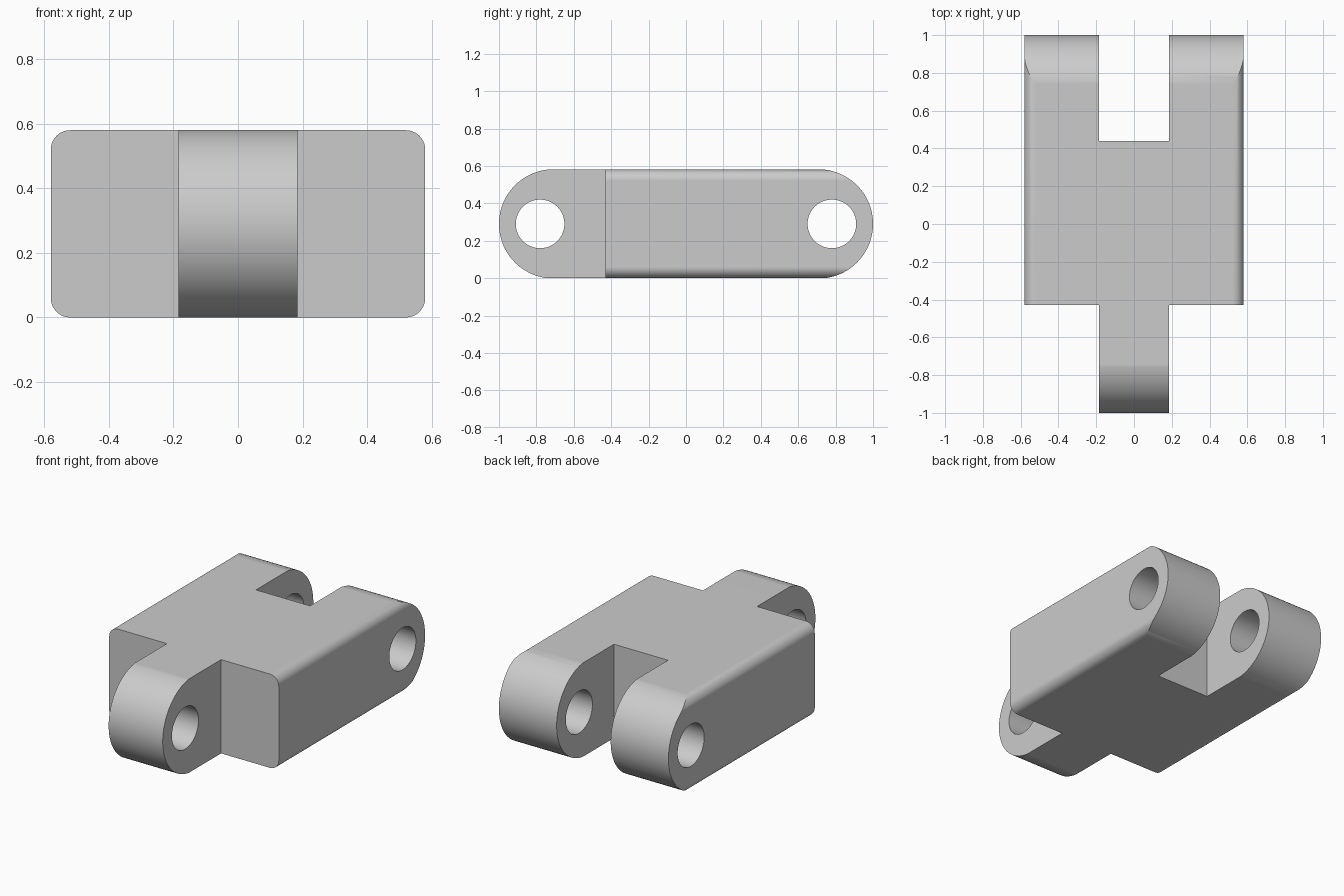
import bpy, bmesh, math
from mathutils import Vector

cube = bpy.data.objects.get("Cube")
if cube:
    bpy.data.objects.remove(cube, do_unlink=True)

HEIGHT, HALF_W, TONGUE_W = 0.58, 0.58, 0.185
MID = HEIGHT / 2
SHOULDER, SLOT_FLOOR, PIN_Y, PIN_R = -0.43, 0.44, 0.78, 0.13

metal = bpy.data.materials.new("plain grey")
metal.use_nodes = True
grey = (0.6, 0.6, 0.6, 1)
metal.diffuse_color = grey
metal.node_tree.nodes["Principled BSDF"].inputs["Base Color"].default_value = grey


def extrude(name, points, direction):
    """Solid made by sweeping a flat outline along a vector."""
    bm = bmesh.new()
    face = bm.faces.new([bm.verts.new(p) for p in points])
    new = bmesh.ops.extrude_face_region(bm, geom=[face])["geom"]
    moved = [v for v in new if isinstance(v, bmesh.types.BMVert)]
    bmesh.ops.translate(bm, verts=moved, vec=Vector(direction))
    bmesh.ops.recalc_face_normals(bm, faces=bm.faces)
    mesh = bpy.data.meshes.new(name)
    bm.to_mesh(mesh)
    bm.free()
    mesh.materials.append(metal)
    obj = bpy.data.objects.new(name, mesh)
    bpy.context.collection.objects.link(obj)
    return obj


def arc(cx, cz, r, start, end, steps):
    angles = [math.radians(start + (end - start) * i / steps) for i in range(steps + 1)]
    return [(cx + r * math.cos(a), cz + r * math.sin(a)) for a in angles]


def combine(target, tool, operation):
    """Apply a boolean and discard the tool."""
    mod = target.modifiers.new("cut", "BOOLEAN")
    mod.object, mod.operation, mod.solver = tool, operation, "EXACT"
    bpy.context.view_layer.objects.active = target
    bpy.ops.object.modifier_apply(modifier=mod.name)
    bpy.data.objects.remove(tool, do_unlink=True)


def box(name, x, y0, y1, z0, z1):
    return extrude(name, [(-x, y0, z0), (x, y0, z0), (x, y0, z1), (-x, y0, z1)], (0, y1 - y0, 0))


def side_profile(name, half_width, y0, sign):
    """Strip with one rounded end, swept across the width."""
    r = 0.292
    lean = math.degrees(math.asin(MID / r))
    end = arc(1 - r, MID, r, -lean, lean, 48)
    outline = [(y0, 0)] + end + [(y0, HEIGHT)]
    return extrude(name, [(-half_width, sign * y, z) for y, z in outline], (2 * half_width, 0, 0))


# Body: rounded bar, trimmed to a round back end
R = 0.06
bar = []
for sx, sz, a in ((1, 1, 0), (-1, 1, 90), (-1, -1, 180), (1, -1, 270)):
    bar += arc(sx * (HALF_W - R), MID + sz * (MID - R), R, a, a + 90, 10)
body = extrude("hinge_link", [(x, SHOULDER, z) for x, z in bar], (0, 1.6, 0))
combine(body, side_profile("round_end", 0.7, -0.6, 1), "INTERSECT")

# Fork slot at the back
combine(body, box("slot", TONGUE_W, SLOT_FLOOR, 1.2, -0.1, 0.7), "DIFFERENCE")

# Tongue at the front
combine(body, side_profile("tongue", TONGUE_W, 0.3, -1), "UNION")

# Pin holes through fork and tongue
for y in (-PIN_Y, PIN_Y):
    ring = arc(y, MID, PIN_R, 0, 360, 48)[:-1]
    combine(body, extrude("pin_hole", [(-0.8, a, b) for a, b in ring], (1.6, 0, 0)), "DIFFERENCE")

# Smooth curves, crisp edges
bpy.ops.object.select_all(action="DESELECT")
body.select_set(True)
bpy.context.view_layer.objects.active = body
bpy.ops.object.shade_smooth_by_angle(angle=math.radians(30))
weighted = body.modifiers.new("even shading", "WEIGHTED_NORMAL")
weighted.keep_sharp = True
